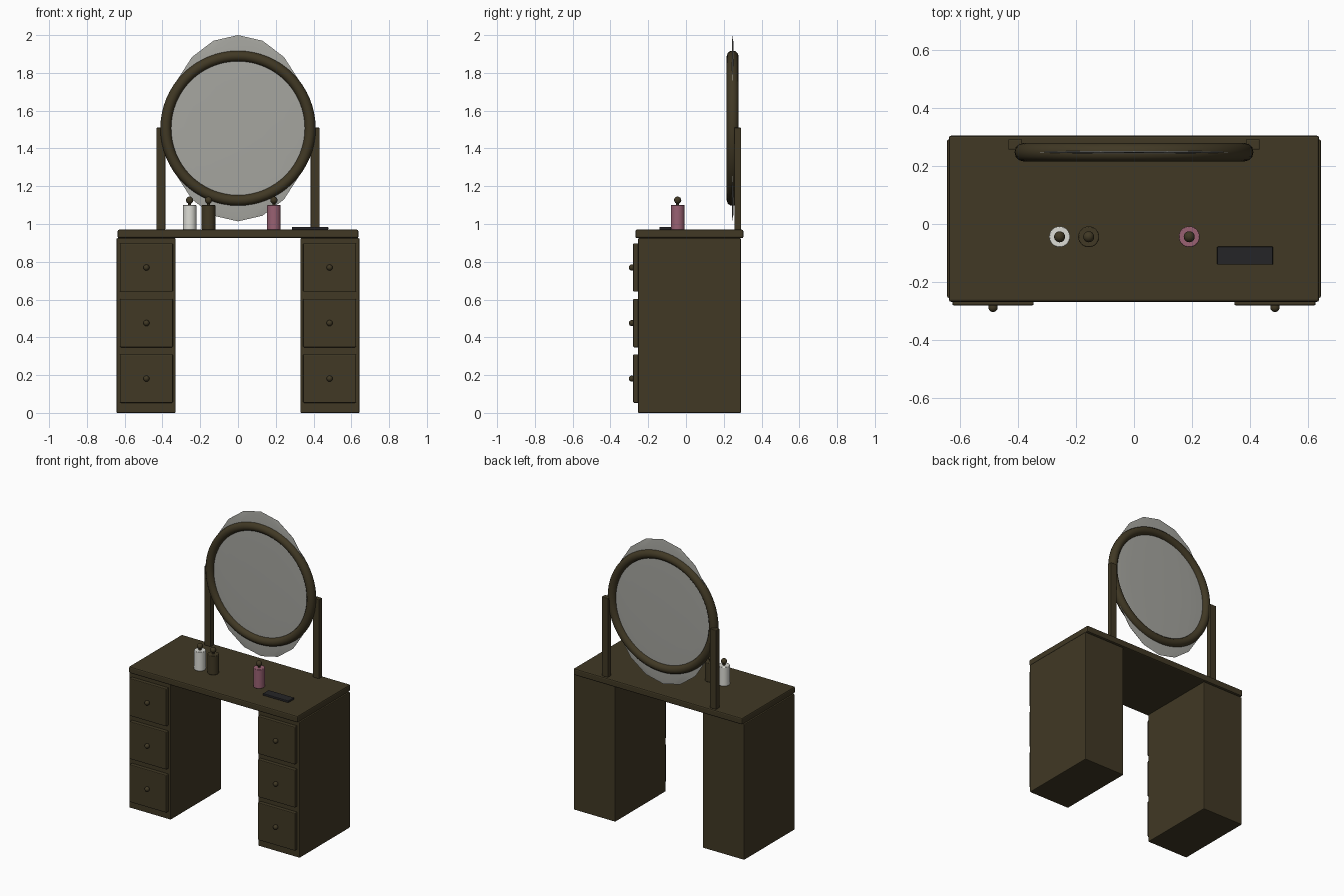
import bpy
import math

if "Cube" in bpy.data.objects:
    bpy.data.objects.remove(bpy.data.objects["Cube"], do_unlink=True)


def material(name, rgb, alpha=1.0):
    mat = bpy.data.materials.new(name)
    mat.use_nodes = True
    mat.diffuse_color = (*rgb, alpha)
    shader = next(n for n in mat.node_tree.nodes if n.type == "BSDF_PRINCIPLED")
    shader.inputs["Base Color"].default_value = (*rgb, 1)
    shader.inputs["Alpha"].default_value = alpha
    return mat


wood = material("dark wood", (0.052, 0.040, 0.018))
glass = material("mirror glass", (0.38, 0.38, 0.35), 0.75)
white = material("white", (0.72, 0.72, 0.67))
pink = material("pink", (0.32, 0.12, 0.17))
black = material("black", (0.018, 0.018, 0.020))


def finish(name, mat, smooth=False):
    obj = bpy.context.object
    obj.name = name
    obj.data.materials.append(mat)
    bpy.ops.object.transform_apply(location=False, rotation=True, scale=True)
    if smooth:
        bpy.ops.object.shade_smooth_by_angle(angle=math.radians(40))
    return obj


def box(name, x, y, z, mat, bevel=0.0):
    """Box from (low, high) ranges on each axis."""
    spans = (x, y, z)
    bpy.ops.mesh.primitive_cube_add(size=1, location=[(a + b) / 2 for a, b in spans])
    bpy.context.object.scale = [b - a for a, b in spans]
    obj = finish(name, mat)
    if bevel:
        mod = obj.modifiers.new("soft edges", "BEVEL")
        mod.width = bevel
        mod.segments = 2
    return obj


def ball(name, center, radius, mat):
    bpy.ops.mesh.primitive_uv_sphere_add(segments=20, ring_count=12, radius=radius, location=center)
    return finish(name, mat, True)


def cylinder(name, center, radius, depth, mat, bevel=0.0):
    bpy.ops.mesh.primitive_cylinder_add(vertices=32, radius=radius, depth=depth, location=center)
    obj = finish(name, mat, True)
    if bevel:
        mod = obj.modifiers.new("rounded rim", "BEVEL")
        mod.width = bevel
        mod.segments = 2
        mod.limit_method = "ANGLE"
    return obj


def span(side, inner, outer):
    return sorted((side * inner, side * outer))


# Table top
TOP = 0.97
box("table_top", (-0.637, 0.637), (-0.268, 0.304), (0.925, TOP), wood, 0.008)

# Drawer pedestals, drawers, knobs and mirror posts on both sides
for label, side in (("right", -1), ("left", 1)):
    box(label + "_pedestal", span(side, 0.33, 0.643), (-0.254, 0.291), (0, 0.925), wood, 0.005)
    for row in range(3):
        z = 0.1815 + row * 0.294
        box(f"{label}_drawer_{row + 1}", span(side, 0.345, 0.625), (-0.28, -0.25),
            (z - 0.128, z + 0.128), wood, 0.005)
        ball(f"{label}_knob_{row + 1}", (side * 0.485, -0.287, z), 0.016, wood)
    box(label + "_mirror_post", span(side, 0.385, 0.432), (0.256, 0.291), (TOP, 1.51), wood, 0.003)

# Round mirror frame
MIRROR = (0, 0.247, 1.507)
bpy.ops.mesh.primitive_torus_add(major_radius=0.382, minor_radius=0.029, major_segments=64,
                                 minor_segments=12, location=MIRROR,
                                 rotation=(math.pi / 2, 0, 0))
bpy.context.object.scale = (1, 1, 1.08)
finish("mirror_frame", wood, True)

# Thin oval glass reaching past the frame
bpy.ops.mesh.primitive_uv_sphere_add(segments=18, ring_count=9, radius=1, location=MIRROR)
bpy.context.object.scale = (0.384, 0.009, 0.493)
finish("mirror_glass", glass, True)

# Bottles with round stoppers
for label, x, mat in (("white", -0.256, white), ("dark", -0.156, wood), ("pink", 0.19, pink)):
    cylinder(label + "_bottle", (x, -0.044, TOP + 0.065), 0.036, 0.13, mat, 0.003)
    cylinder(label + "_bottle_neck", (x, -0.044, 1.108), 0.008, 0.02, wood)
    ball(label + "_bottle_stopper", (x, -0.044, 1.126), 0.019, wood)

# Small flat case on the table
box("flat_case", (0.286, 0.478), (-0.14, -0.078), (TOP, 0.984), black, 0.003)
